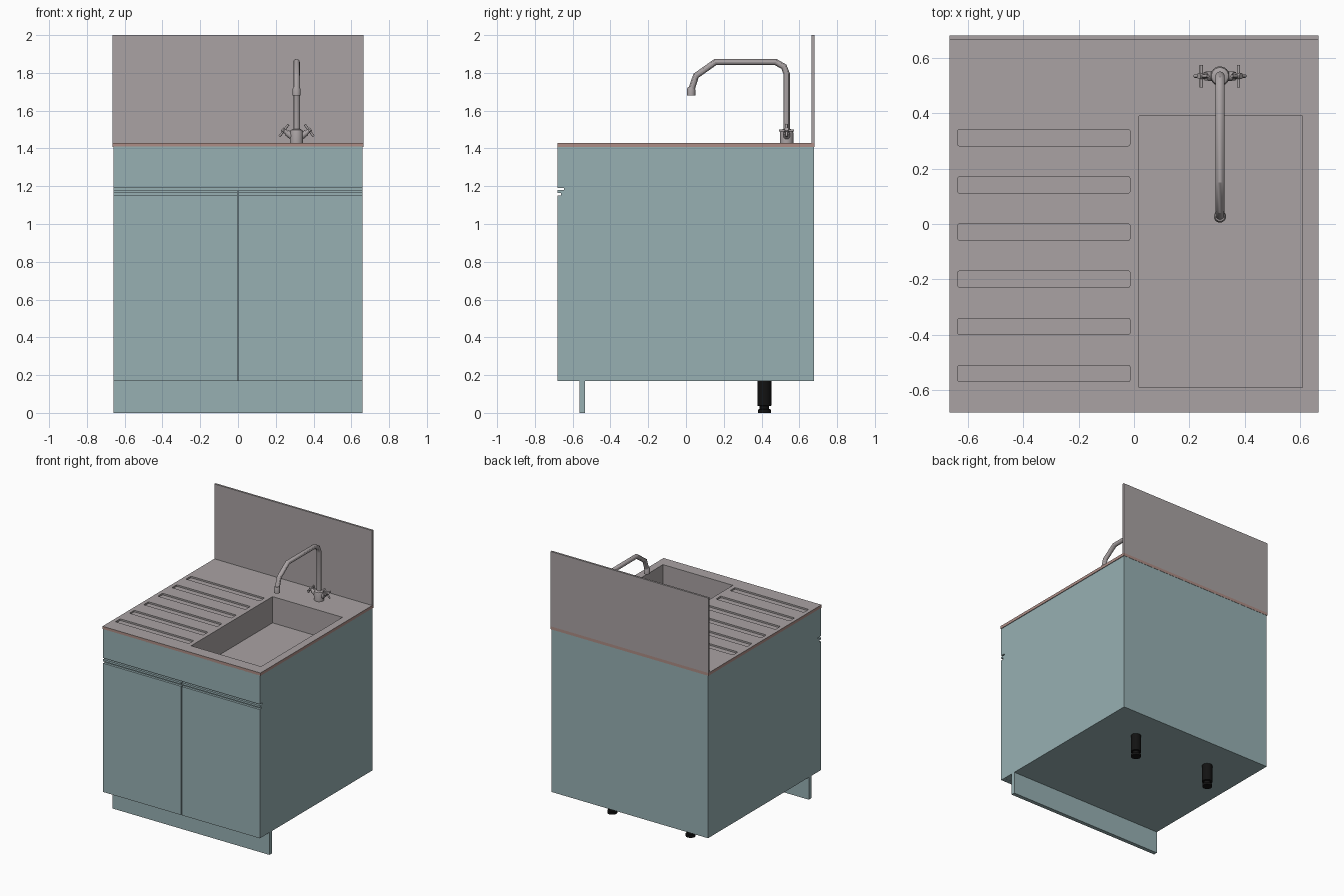
import bpy, bmesh, math
from mathutils import Vector

if "Cube" in bpy.data.objects:
    bpy.data.objects.remove(bpy.data.objects["Cube"])


def material(name, rgb):
    m = bpy.data.materials.new(name)
    m.diffuse_color = (*rgb, 1)
    m.use_nodes = True
    m.node_tree.nodes["Principled BSDF"].inputs["Base Color"].default_value = m.diffuse_color
    return m


TEAL = material("teal_cabinet", (0.31, 0.435, 0.45))
STEEL = material("brushed_steel", (0.40, 0.365, 0.37))
EDGE = material("rosy_worktop_edge", (0.42, 0.27, 0.24))
BLACK = material("black_plastic", (0.006, 0.006, 0.006))


def finish(name, bm, mat):
    me = bpy.data.meshes.new(name)
    bm.to_mesh(me)
    bm.free()
    me.materials.append(mat)
    ob = bpy.data.objects.new(name, me)
    bpy.context.collection.objects.link(ob)
    return ob


def select(ob):
    bpy.ops.object.select_all(action='DESELECT')
    ob.select_set(True)
    bpy.context.view_layer.objects.active = ob


def smooth(ob, angle=35):
    select(ob)
    bpy.ops.object.shade_smooth_by_angle(angle=math.radians(angle))


def add_box(bm, x0, x1, y0, y1, z0, z1):
    vs = bmesh.ops.create_cube(bm, size=1)['verts']
    for v in vs:
        v.co = Vector((x0 if v.co.x < 0 else x1,
                       y0 if v.co.y < 0 else y1,
                       z0 if v.co.z < 0 else z1))
    return vs


def box(name, mat, *b):
    bm = bmesh.new()
    add_box(bm, *b)
    return finish(name, bm, mat)


def open_box(name, mat, inward, *b):
    # box without its top face
    bm = bmesh.new()
    add_box(bm, *b)
    bmesh.ops.delete(bm, geom=[f for f in bm.faces if f.normal.z > 0.5], context='FACES')
    if inward:
        bmesh.ops.reverse_faces(bm, faces=bm.faces)
    return finish(name, bm, mat)


def rod(name, mat, a, b, r1, r2=None, sides=20):
    a, b = Vector(a), Vector(b)
    bm = bmesh.new()
    bmesh.ops.create_cone(bm, cap_ends=True, segments=sides, radius1=r1,
                          radius2=r1 if r2 is None else r2, depth=(b - a).length)
    rot = (b - a).to_track_quat('Z', 'Y')
    for v in bm.verts:
        v.co = rot @ v.co + (a + b) / 2
    ob = finish(name, bm, mat)
    smooth(ob)
    return ob


def lathe(name, mat, x, y, profile, sides=24):
    # stack of (radius, height) rings around a vertical axis
    bm = bmesh.new()
    rings = [[bm.verts.new((x + r * math.cos(t), y + r * math.sin(t), z))
              for t in (2 * math.pi * i / sides for i in range(sides))] for r, z in profile]
    for lo, hi in zip(rings, rings[1:]):
        for i in range(sides):
            j = (i + 1) % sides
            bm.faces.new((lo[i], lo[j], hi[j], hi[i]))
    bm.faces.new(rings[0][::-1])
    bm.faces.new(rings[-1])
    ob = finish(name, bm, mat)
    smooth(ob)
    return ob


# Cabinet carcass, upper fascia and plinth
open_box("carcass", TEAL, False, -0.66, 0.66, -0.645, 0.678, 0.17, 1.41)
box("upper_fascia", TEAL, -0.66, 0.66, -0.68, -0.645, 1.19, 1.41)
box("plinth", TEAL, -0.66, 0.66, -0.565, -0.535, 0, 0.17)

# Doors with a grooved finger pull along the top
door_profile = [(-0.646, 0.17), (-0.68, 0.17), (-0.68, 1.15), (-0.662, 1.15),
                (-0.662, 1.165), (-0.68, 1.165), (-0.68, 1.18), (-0.646, 1.18)]
for side, x0, x1 in (("left", -0.66, -0.003), ("right", 0.003, 0.66)):
    bm = bmesh.new()
    face = bm.faces.new([bm.verts.new((x0, y, z)) for y, z in door_profile])
    ext = bmesh.ops.extrude_face_region(bm, geom=[face])['geom']
    bmesh.ops.translate(bm, vec=(x1 - x0, 0, 0),
                        verts=[g for g in ext if isinstance(g, bmesh.types.BMVert)])
    bmesh.ops.recalc_face_normals(bm, faces=bm.faces)
    finish(side + "_door", bm, TEAL)

# Rear feet
for side, s in (("left", -1), ("right", 1)):
    lathe(side + "_rear_foot", BLACK, 0.33 * s, 0.415,
          [(0.035, 0), (0.035, 0.018), (0.025, 0.02), (0.025, 0.036), (0.037, 0.038), (0.037, 0.17)])

# Worktop with basin opening and drainer grooves
worktop = box("worktop", STEEL, -0.665, 0.665, -0.68, 0.68, 1.408, 1.43)
BASIN = (0.018, 0.607, -0.59, 0.39)
bm = bmesh.new()
add_box(bm, *BASIN, 1.3, 1.5)
for i in range(6):
    y = 0.311 - 0.17 * i
    vs = add_box(bm, -0.635, -0.015, y - 0.029, y + 0.029, 1.418, 1.5)
    upright = [e for e in {e for v in vs for e in v.link_edges}
               if abs(e.verts[0].co.z - e.verts[1].co.z) > 0.01]
    bmesh.ops.bevel(bm, geom=upright, offset=0.005, segments=3, profile=0.5, affect='EDGES')
cutter = finish("worktop_cutter", bm, STEEL)
cutter.hide_render = True
mod = worktop.modifiers.new("openings", 'BOOLEAN')
mod.operation = 'DIFFERENCE'
mod.solver = 'EXACT'
mod.object = cutter
select(worktop)
bpy.ops.object.modifier_apply(modifier=mod.name)
bpy.data.objects.remove(cutter)
while len(worktop.data.materials) > 1:
    worktop.data.materials.pop()
worktop.data.materials.append(EDGE)
for p in worktop.data.polygons:
    c = p.center
    outer = abs(c.x) > 0.664 or abs(c.y) > 0.679
    p.material_index = 1 if outer and abs(p.normal.z) < 0.5 else 0

# Sink basin and splashback
open_box("basin", STEEL, True, *BASIN, 1.23, 1.425)
box("splashback", STEEL, -0.665, 0.665, 0.665, 0.68, 1.43, 2.0)

# Tap body and swan-neck spout
TX, TY = 0.31, 0.533
lathe("tap_body", STEEL, TX, TY, [(0.035, 1.43), (0.035, 1.485), (0.031, 1.497), (0.02, 1.503)])
path = [(TY, 1.48), (TY, 1.795), (0.518, 1.833), (0.475, 1.857),
        (0.155, 1.857), (0.053, 1.785), (0.03, 1.715)]
cu = bpy.data.curves.new("tap_spout", 'CURVE')
cu.dimensions = '3D'
cu.bevel_depth = 0.017
cu.bevel_resolution = 4
cu.use_fill_caps = True
sp = cu.splines.new('POLY')
sp.points.add(len(path) - 1)
for p, (y, z) in zip(sp.points, path):
    p.co = (TX, y, z, 1)
cu.materials.append(STEEL)
spout = bpy.data.objects.new("tap_spout", cu)
bpy.context.collection.objects.link(spout)
select(spout)
bpy.ops.object.convert(target='MESH')
smooth(bpy.context.view_layer.objects.active, 30)
lathe("tap_nozzle", STEEL, TX, 0.027, [(0.022, 1.68), (0.022, 1.712), (0.017, 1.725)])

# Cross-shaped tap handles on angled arms
for side, s in (("left", -1), ("right", 1)):
    axis = Vector((0.8 * s, 0, 0.6))
    across = Vector((-0.6 * s, 0, 0.8))
    hub = Vector((TX + 0.067 * s, TY, 1.495))
    rod(side + "_tap_arm", STEEL, hub - axis * 0.08, hub - axis * 0.018, 0.019, 0.016)
    rod(side + "_tap_hub", STEEL, hub - axis * 0.02, hub + axis * 0.012, 0.011)
    for label, d in (("upright", across), ("level", Vector((0, 1, 0)))):
        rod(side + "_tap_" + label + "_bar", STEEL, hub - d * 0.04, hub + d * 0.04, 0.006, sides=12)
